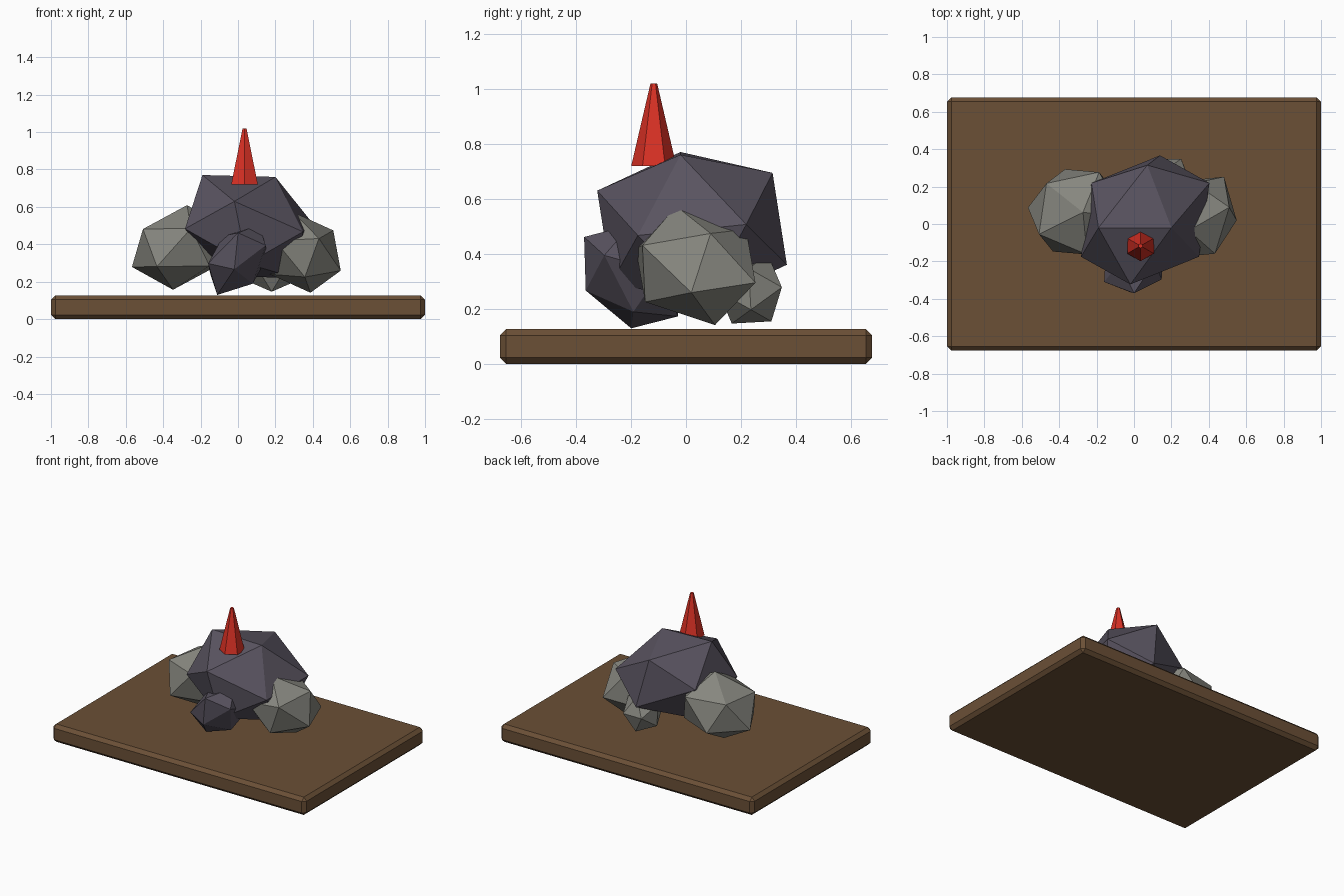
import bpy, bmesh, math
from mathutils import Matrix, Vector

if "Cube" in bpy.data.objects:
    bpy.data.objects.remove(bpy.data.objects["Cube"])

PHI = (1 + math.sqrt(5)) / 2


def material(name, rgb):
    m = bpy.data.materials.new(name)
    m.diffuse_color = (*rgb, 1)
    m.use_nodes = True
    m.node_tree.nodes["Principled BSDF"].inputs["Base Color"].default_value = m.diffuse_color
    return m


BROWN = material("earth brown", (0.147, 0.08, 0.037))
SLATE = material("dark slate", (0.098, 0.086, 0.115))
GREY = material("stone grey", (0.24, 0.24, 0.212))
RED = material("bright red", (0.70, 0.03, 0.018))


def finish(bm, name, mat):
    bmesh.ops.recalc_face_normals(bm, faces=bm.faces)
    mesh = bpy.data.meshes.new(name)
    bm.to_mesh(mesh)
    bm.free()
    mesh.materials.append(mat)
    ob = bpy.data.objects.new(name, mesh)
    bpy.context.collection.objects.link(ob)
    return ob


def rock(name, mat, centre, ex, ey, ez):
    """Twenty-sided boulder: golden-ratio corners on three skewed axes."""
    c, ex, ey, ez = map(Vector, (centre, ex, ey, ez))
    bm = bmesh.new()
    for s in (-1, 1):
        for t in (-PHI, PHI):
            bm.verts.new(c + s * ex + t * ez)
            bm.verts.new(c + s * ez + t * ey)
            bm.verts.new(c + s * ey + t * ex)
    bmesh.ops.convex_hull(bm, input=bm.verts)
    return finish(bm, name, mat)


# Ground slab with chamfered edges
bm = bmesh.new()
bmesh.ops.create_cube(bm, size=1, matrix=Matrix.Translation((0, 0, 0.0635))
                      @ Matrix.Diagonal((2, 1.354, 0.127, 1)))
bmesh.ops.bevel(bm, geom=bm.edges[:], offset=0.023, segments=1,
                affect='EDGES', profile=0.5)
finish(bm, "ground_slab", BROWN)

# Boulders
rock("main_boulder", SLATE, (0.06, 0.022, 0.495),
     (0.195, 0, -0.005), (0.028, 0.197, 0.02), (-0.034, -0.026, 0.167))
rock("front_boulder", SLATE, (0, -0.2, 0.317),
     (-0.01, 0.003, -0.0975), (0.095, 0.004, 0.03), (-0.006, -0.1035, 0.029))
rock("left_boulder", GREY, (-0.31, 0.065, 0.383),
     (0.02, 0.136, 0), (0.091, -0.008, 0.102), (-0.11, 0.01, 0.061))
rock("right_boulder", GREY, (0.34, 0.035, 0.357),
     (-0.02, 0.035, 0.1075), (0.015, 0.127, -0.042), (0.117, 0.012, 0.006))
rock("back_boulder", GREY, (0.18, 0.232, 0.272),
     (0, 0.072, 0.004), (0.072, 0, 0), (0, 0.004, -0.075))

# Red six-sided spike with a blunt tip
bm = bmesh.new()
bmesh.ops.create_cone(bm, cap_ends=True, segments=6, radius1=0.082,
                      radius2=0.012, depth=0.3,
                      matrix=Matrix.Translation((0.035, -0.117, 0.87)))
spike = finish(bm, "red_spike", RED)
